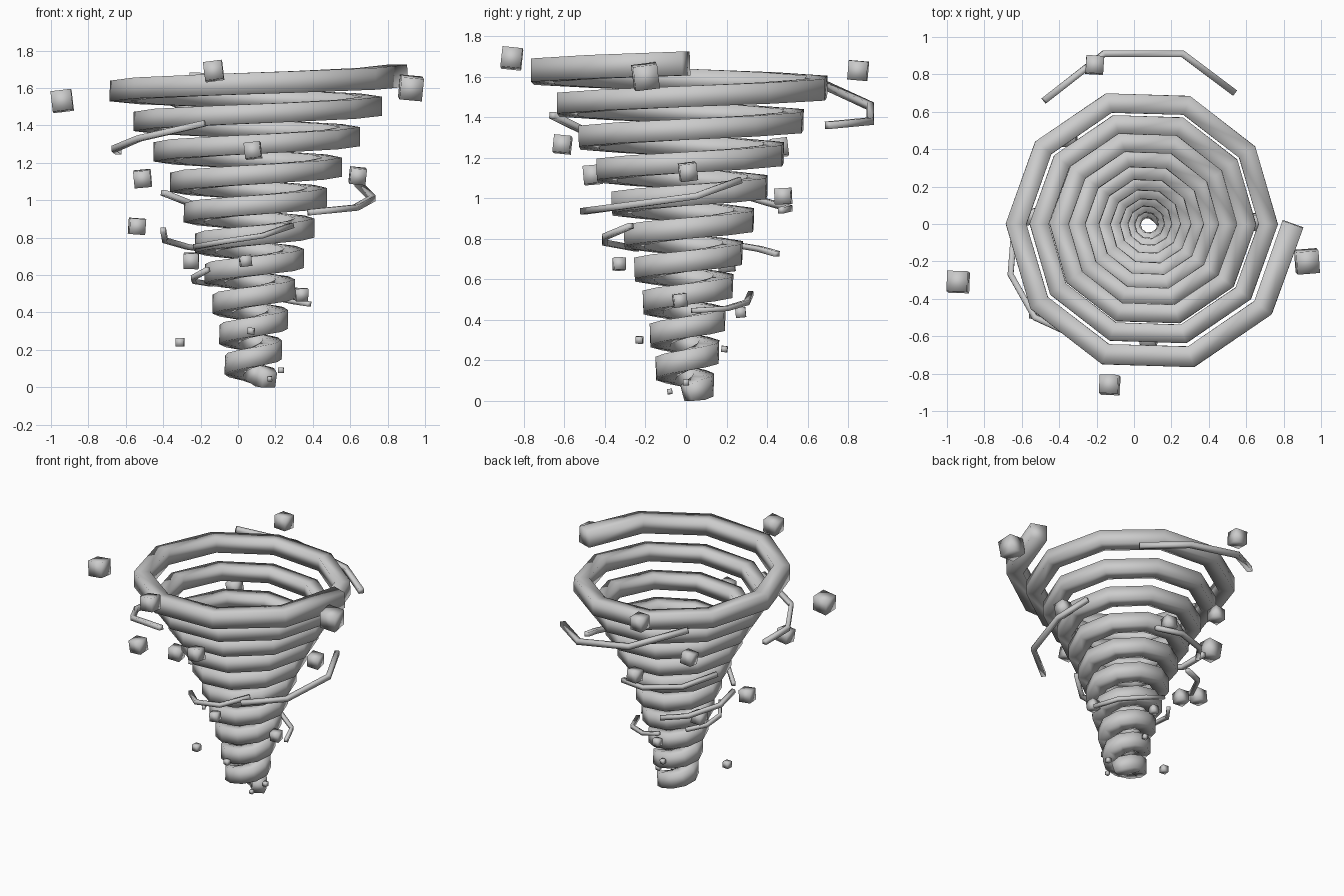
import bpy, bmesh, math, random
from mathutils import Vector, Euler

if "Cube" in bpy.data.objects:
    bpy.data.objects.remove(bpy.data.objects["Cube"])

random.seed(4)
CX = 0.075          # funnel axis offset from the origin
SIDES, TURNS = 10, 10


def finish(bm, name):
    bmesh.ops.recalc_face_normals(bm, faces=bm.faces)
    for f in bm.faces:
        f.smooth = True
    mesh = bpy.data.meshes.new(name)
    bm.to_mesh(mesh)
    bm.free()
    ob = bpy.data.objects.new(name, mesh)
    bpy.context.collection.objects.link(ob)
    return ob


def sweep(name, points, widths):
    """Square tube through points, kept upright, with capped ends."""
    pts = [Vector(p) for p in points]
    bm = bmesh.new()
    rings = []
    for i, p in enumerate(pts):
        before = (p - pts[i - 1]).normalized() if i else Vector()
        after = (pts[i + 1] - p).normalized() if i < len(pts) - 1 else Vector()
        t = (before + after).normalized()
        side = t.cross(Vector((0, 0, 1))).normalized()
        up = side.cross(t)
        h = widths[i] / 2
        rings.append([bm.verts.new(p + side * a * h + up * b * h)
                      for a, b in ((-1, -1), (1, -1), (1, 1), (-1, 1))])
    for r, s in zip(rings, rings[1:]):
        for j in range(4):
            k = (j + 1) % 4
            bm.faces.new((r[j], r[k], s[k], s[j]))
    bm.faces.new(rings[0])
    bm.faces.new(rings[-1])
    return finish(bm, name)


# Funnel: conical spiral whose radius grows by a fifth each turn
path, widths = [], []
n = SIDES * TURNS
for i in range(n + 1):
    k = i / SIDES
    w = 0.103 + 0.015 * max(0, k - 9)
    if i == 0:
        w = 0.08
    r = 0.133 * 1.2015 ** k - w / 2
    a = math.tau * k
    path.append((CX + r * math.cos(a), r * math.sin(a), 0.037 + 0.1628 * k))
    widths.append(w)
sweep("funnel_spiral", path, widths)

# Wind wisps: short thin arcs around the funnel
wisps = [
    (0.036, [(.54, .70, 1.36), (.26, .91, 1.38), (-.16, .91, 1.455), (-.48, .66, 1.57)]),
    (0.032, [(-.64, -.02, 1.26), (-.66, -.27, 1.275), (-.53, -.50, 1.33), (-.18, -.66, 1.41)]),
    (0.032, [(.38, -.51, .935), (.63, -.32, .96), (.72, .05, 1.01), (.64, .27, 1.09)]),
    (0.030, [(.20, .47, .94), (.0, .51, .95), (-.25, .40, .98), (-.40, .20, 1.04)]),
    (0.028, [(-.10, .45, .725), (-.27, .36, .75), (-.39, .15, .785), (-.40, .0, .84)]),
    (0.028, [(-.23, -.24, .75), (-.07, -.40, .78), (.13, -.40, .81), (.29, -.27, .865)]),
    (0.025, [(-.14, .20, .55), (-.23, .08, .565), (-.24, -.06, .585), (-.16, -.18, .63)]),
    (0.025, [(.38, .03, .445), (.31, .20, .455), (.15, .30, .485), (.0, .32, .53)]),
]
for i, (w, pts) in enumerate(wisps):
    sweep(f"wind_wisp_{i + 1}", pts, [w] * len(pts))

# Debris: slightly turned cubes, larger toward the top (x, y, z, size)
debris = [
    (-.94, -.31, 1.53, .11), (-.13, -.86, 1.69, .10), (.925, -.20, 1.60, .12),
    (-.21, .85, 1.63, .095), (.08, -.61, 1.265, .085), (.64, .01, 1.13, .085),
    (-.51, -.46, 1.115, .09), (-.54, .04, .86, .085), (-.35, .46, 1.25, .085),
    (.09, .48, 1.01, .08), (.04, -.33, .675, .06), (-.25, .20, .675, .08),
    (.34, -.03, .495, .065), (.05, .27, .435, .05), (-.31, -.05, .24, .045),
    (.07, -.23, .30, .035), (.06, .19, .255, .03), (.23, .0, .09, .03),
    (.17, -.08, .045, .025),
]
for i, (x, y, z, s) in enumerate(debris):
    bm = bmesh.new()
    bmesh.ops.create_cube(bm, size=s)
    ob = finish(bm, f"debris_{i + 1}")
    ob.location = (x, y, z)
    ob.rotation_euler = Euler([random.uniform(-.15, .15) for _ in range(3)])
